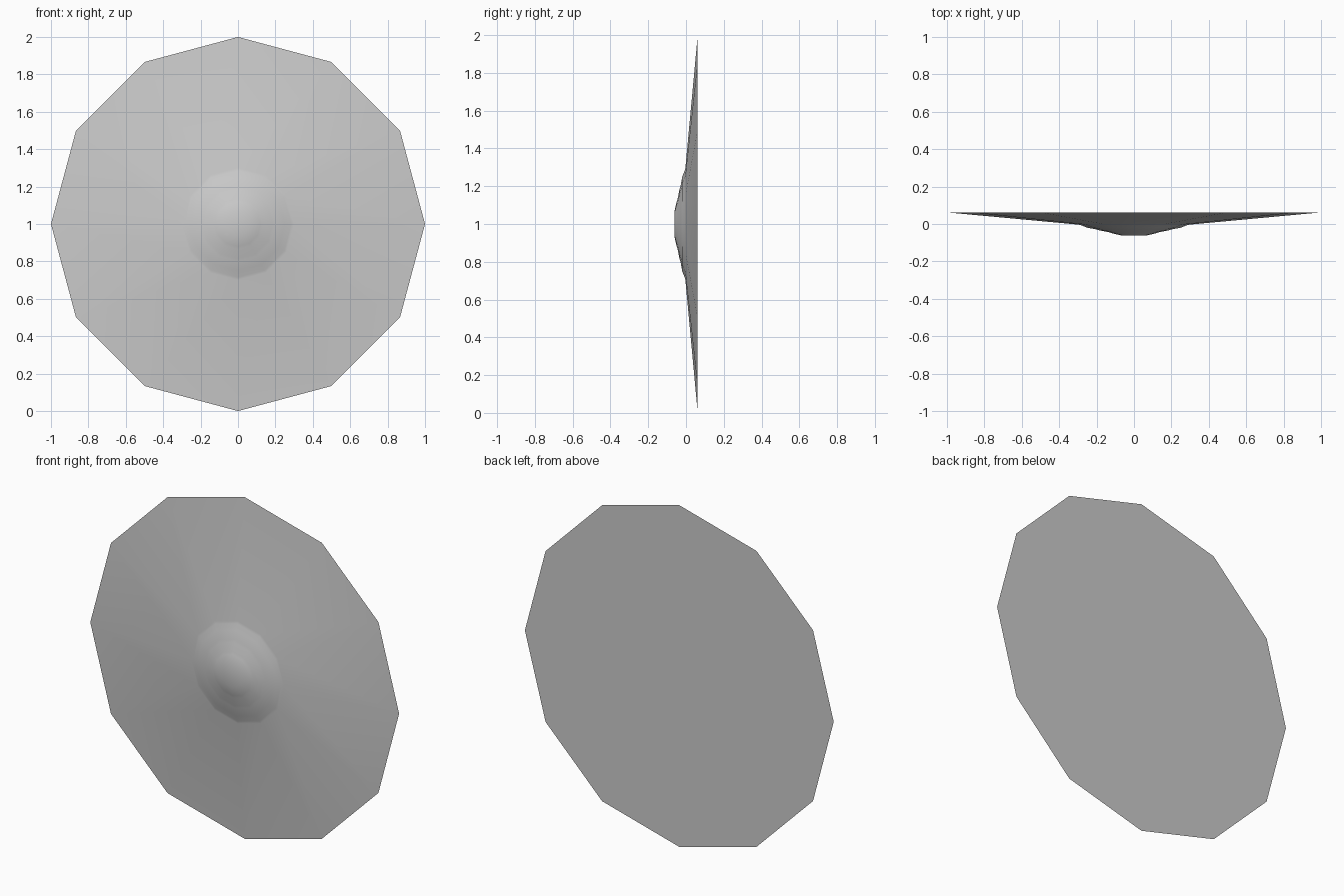
import bpy, bmesh, math

if "Cube" in bpy.data.objects:
    bpy.data.objects.remove(bpy.data.objects["Cube"])

SIDES = 12
# (radius, y) from the rim inward: shallow cone, then a stepped central boss
PROFILE = [(1.0, 0.062), (0.30, -0.003), (0.285, -0.006), (0.25, -0.02),
           (0.20, -0.029), (0.185, -0.034), (0.135, -0.044),
           (0.12, -0.049), (0.065, -0.062)]

bm = bmesh.new()


def ring(radius, y):
    return [bm.verts.new((radius * math.cos(2 * math.pi * i / SIDES), y,
                          1 + radius * math.sin(2 * math.pi * i / SIDES)))
            for i in range(SIDES)]


# Lathed front face
rings = [ring(r, y) for r, y in PROFILE]
for a, b in zip(rings, rings[1:]):
    for i in range(SIDES):
        j = (i + 1) % SIDES
        bm.faces.new((a[i], a[j], b[j], b[i]))

# Flat boss tip and flat back
bm.faces.new(rings[-1])
bm.faces.new(rings[0][::-1])
bmesh.ops.recalc_face_normals(bm, faces=bm.faces[:])

mesh = bpy.data.meshes.new("round_shield")
bm.to_mesh(mesh)
bm.free()
shield = bpy.data.objects.new("round_shield", mesh)
bpy.context.collection.objects.link(shield)

# Smooth front with a crisp rim
bpy.context.view_layer.objects.active = shield
shield.select_set(True)
bpy.ops.object.shade_smooth_by_angle(angle=math.radians(40))
